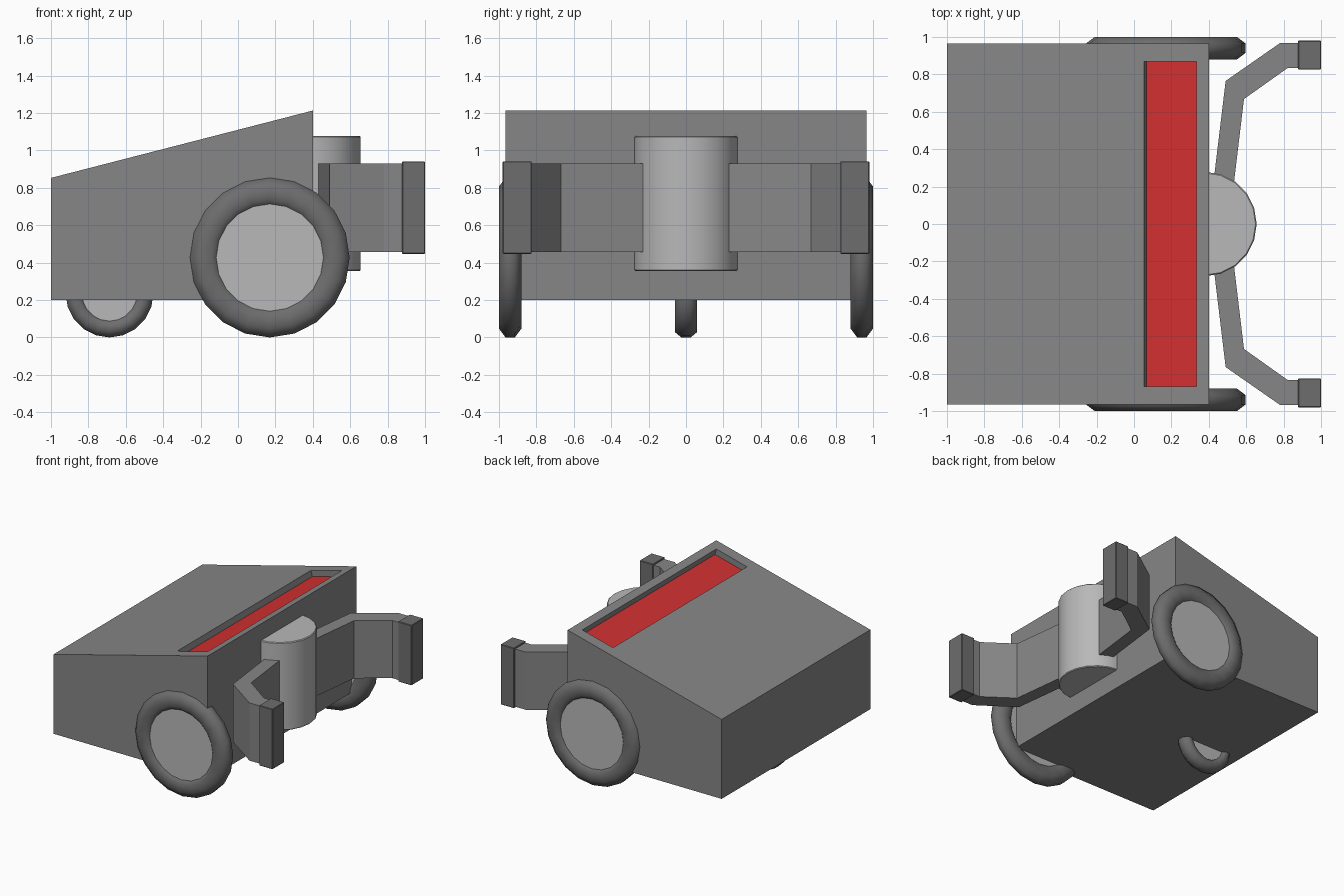
import bpy, bmesh
from math import atan2, cos, sin, pi
from mathutils import Matrix

if "Cube" in bpy.data.objects:
    bpy.data.objects.remove(bpy.data.objects["Cube"])


def material(name, color):
    m = bpy.data.materials.new(name)
    m.diffuse_color = (*color, 1)
    m.use_nodes = True
    m.node_tree.nodes["Principled BSDF"].inputs["Base Color"].default_value = m.diffuse_color
    return m


DARK = material("dark_grey", (0.24,) * 3)
RUBBER = material("rubber_grey", (0.155,) * 3)
LIGHT = material("light_grey", (0.48,) * 3)
RED = material("red", (0.64, 0.03, 0.03))


def finish(bm, name, mat, bevel=0.0, smooth=0.0):
    bmesh.ops.recalc_face_normals(bm, faces=bm.faces)
    mesh = bpy.data.meshes.new(name)
    bm.to_mesh(mesh)
    bm.free()
    mesh.materials.append(mat)
    ob = bpy.data.objects.new(name, mesh)
    bpy.context.collection.objects.link(ob)
    if smooth:
        bpy.ops.object.select_all(action='DESELECT')
        ob.select_set(True)
        bpy.context.view_layer.objects.active = ob
        bpy.ops.object.shade_smooth_by_angle(angle=smooth)
    if bevel:
        m = ob.modifiers.new("soft_edges", 'BEVEL')
        m.width, m.segments, m.limit_method = bevel, 1, 'ANGLE'
        m.angle_limit = 0.9
    return ob


def prism(name, points, vector, mat, bevel=0.0, smooth=0.0):
    bm = bmesh.new()
    face = bm.faces.new([bm.verts.new(p) for p in points])
    ext = bmesh.ops.extrude_face_region(bm, geom=[face], use_keep_orig=True)
    verts = [g for g in ext["geom"] if isinstance(g, bmesh.types.BMVert)]
    bmesh.ops.translate(bm, vec=vector, verts=verts)
    return finish(bm, name, mat, bevel, smooth)


def box(name, size, matrix, mat):
    bm = bmesh.new()
    bmesh.ops.create_cube(bm, size=1)
    bmesh.ops.scale(bm, vec=size, verts=bm.verts)
    bm.transform(matrix)
    return finish(bm, name, mat)


def wheel(name, x, y, radius, half_width, tube, sides=20):
    # Tyre: octagonal section swept around the axle
    bm = bmesh.new()
    rings = []
    k = 1 / cos(pi / 8)
    for i in range(sides):
        a = 2 * pi * i / sides + pi / 2
        ring = []
        for j in range(8):
            b = 2 * pi * (j + 0.5) / 8
            r = radius - tube + tube * k * cos(b)
            ring.append(bm.verts.new((x + r * cos(a), y + half_width * k * sin(b),
                                      radius + r * sin(a))))
        rings.append(ring)
    for i in range(sides):
        p, q = rings[i], rings[(i + 1) % sides]
        for j in range(8):
            n = (j + 1) % 8
            bm.faces.new((p[j], p[n], q[n], q[j]))
    finish(bm, name + "_tyre", RUBBER, smooth=1.2)
    # Hub disc, its rim buried in the tyre
    hr, hw = radius - 1.6 * tube, half_width * 0.66
    pts = [(x + hr * cos(2 * pi * i / sides + pi / 2), y - hw,
            radius + hr * sin(2 * pi * i / sides + pi / 2)) for i in range(sides)]
    prism(name + "_hub", pts, (0, 2 * hw, 0), LIGHT, smooth=0.6)


# Wedge body
W = 0.965
body = prism("body", [(x, -W, z) for x, z in
             ((-1, 0.2), (0.4, 0.2), (0.4, 1.213), (-1, 0.853))], (0, 2 * W, 0), DARK)

# Slot sunk into the sloping lid, with a red panel on its floor
slope = atan2(0.36, 1.4)
frame = Matrix.Translation((0.194, 0, 0.853 + 0.36 / 1.4 * 1.194)) @ Matrix.Rotation(-slope, 4, 'Y')
cutter = box("slot_cutter", (0.288, 1.74, 0.12), frame, DARK)
cutter.hide_render = True
cutter.hide_viewport = True
cut = body.modifiers.new("slot", 'BOOLEAN')
cut.operation, cut.object, cut.solver = 'DIFFERENCE', cutter, 'EXACT'
box("red_panel", (0.286, 1.738, 0.012), frame @ Matrix.Translation((0, 0, -0.055)), RED)

# Wheels
for side, s in (("right", -1), ("left", 1)):
    wheel(side + "_wheel", 0.17, s * 0.94, 0.427, 0.06, 0.08)
wheel("rear_caster", -0.687, 0, 0.235, 0.06, 0.05)

# Upright drum on the nose
prism("nose_drum", [(0.38 + 0.276 * cos(2 * pi * i / 20), 0.279 * sin(2 * pi * i / 20), 0.355)
                    for i in range(20)], (0, 0, 0.722), LIGHT, 0.006, 0.6)

# Gripper arms and end pads
ARM = [(0.41, 0.1), (0.49, 0.765), (0.78, 0.967), (0.89, 0.967),
       (0.89, 0.833), (0.82, 0.833), (0.588, 0.668), (0.52, 0.1)]
PAD = [(0.877, 0.825), (1.0, 0.825), (1.0, 0.98), (0.877, 0.98)]
for side, s in (("right", -1), ("left", 1)):
    prism(side + "_arm", [(x, s * y, 0.457) for x, y in ARM], (0, 0, 0.474), DARK)
    prism(side + "_pad", [(x, s * y, 0.447) for x, y in PAD], (0, 0, 0.494), RUBBER, 0.004)
